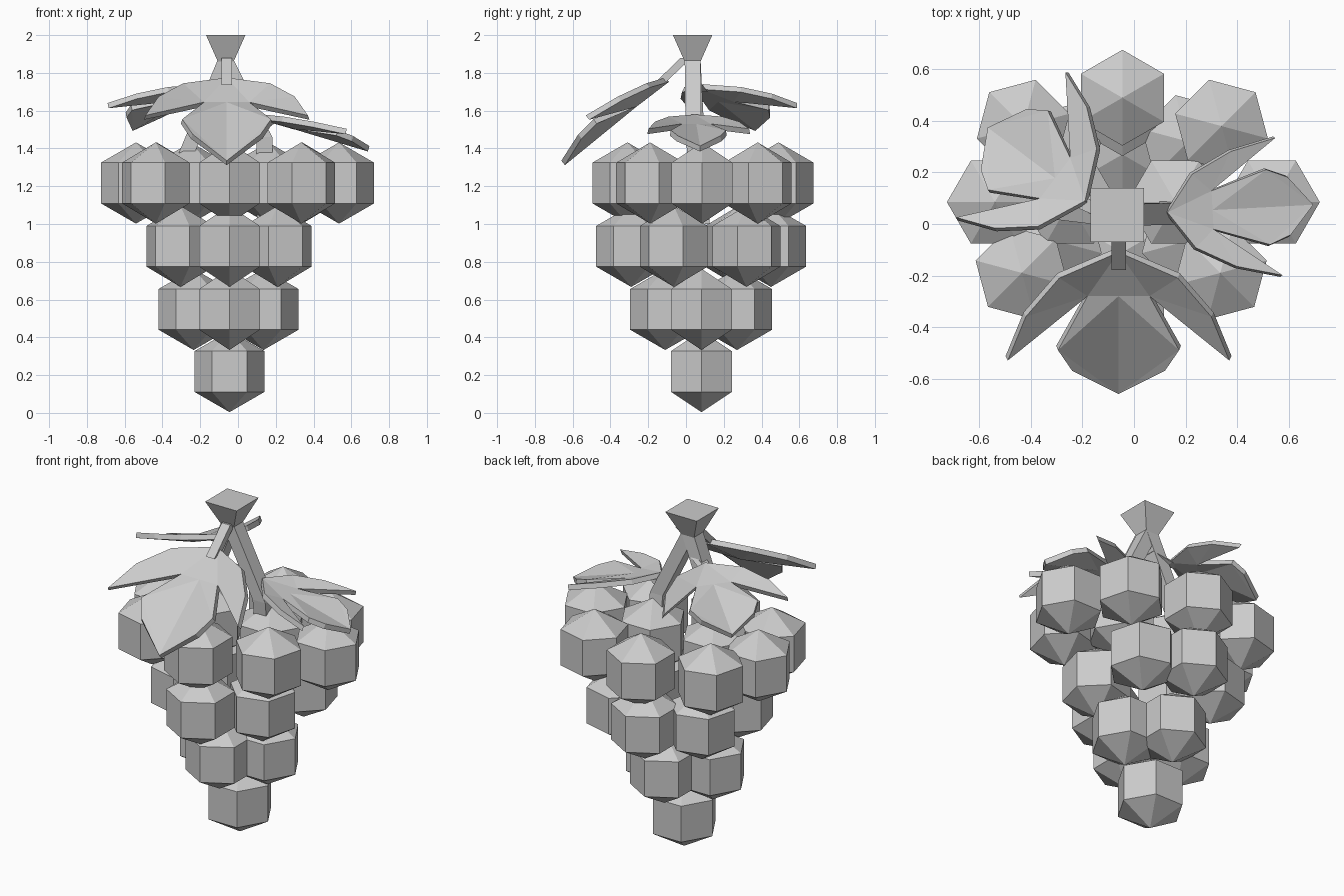
import bpy
import bmesh
from math import atan2, cos, sin, radians
from mathutils import Matrix, Vector

cube = bpy.data.objects.get("Cube")
if cube:
    bpy.data.objects.remove(cube)

grey = bpy.data.materials.new("plain_grey")
grey.use_nodes = True
grey.diffuse_color = (0.6, 0.6, 0.6, 1)
grey.node_tree.nodes["Principled BSDF"].inputs["Base Color"].default_value = (0.6, 0.6, 0.6, 1)

AXIS = Vector((-0.045, 0.082))
GRAPE_RADIUS = 0.215


def finish(name, bm):
    bmesh.ops.recalc_face_normals(bm, faces=bm.faces)
    mesh = bpy.data.meshes.new(name)
    bm.to_mesh(mesh)
    bm.free()
    mesh.materials.append(grey)
    obj = bpy.data.objects.new(name, mesh)
    bpy.context.collection.objects.link(obj)
    return obj


def grape(name, x, y, z, angle):
    """Six-sided ball with one corner turned towards the given angle."""
    bm = bmesh.new()
    bmesh.ops.create_uvsphere(bm, u_segments=6, v_segments=3, radius=GRAPE_RADIUS)
    corner = max(bm.verts, key=lambda v: v.co.xy.length).co
    turn = angle - atan2(corner.y, corner.x)
    bmesh.ops.rotate(bm, verts=bm.verts, matrix=Matrix.Rotation(turn, 3, 'Z'))
    bmesh.ops.translate(bm, verts=bm.verts, vec=(x, y, z))
    finish(name, bm)


def stalk(name, rings):
    """Square stalk lofted through rings of (x, y, z, half width)."""
    bm = bmesh.new()
    loops = []
    for x, y, z, h in rings:
        loops.append([bm.verts.new((x + sx * h, y + sy * h, z))
                      for sx, sy in ((-1, -1), (1, -1), (1, 1), (-1, 1))])
    for a, b in zip(loops, loops[1:]):
        for i in range(4):
            j = (i + 1) % 4
            bm.faces.new((a[i], a[j], b[j], b[i]))
    bm.faces.new(loops[0])
    bm.faces.new(loops[-1])
    finish(name, bm)


# Half a three-lobed leaf: side offset, distance from base, drop
HALF_LEAF = {
    "base": (0, 0, 0), "rib": (0, .17, .13), "tip": (0, .55, .44),
    "notch": (.12, .17, .13), "shoulder": (.23, .1, .03), "side": (.36, .25, .1),
    "side_tip": (.43, .42, .2), "wide": (.235, .38, .22), "taper": (.18, .46, .3),
}
LEAF_FACES = (
    ("base", "notch", "shoulder"), ("base", "rib", "notch"),
    ("notch", "side_tip", "side"), ("notch", "side", "shoulder"),
    ("rib", "wide", "notch"), ("rib", "tip", "wide"), ("tip", "taper", "wide"),
)


def leaf(name, base, heading, width, length, drop):
    bm = bmesh.new()
    a = radians(heading)
    forward = Vector((cos(a), sin(a), 0))
    side = Vector((sin(a), -cos(a), 0))
    for sign in (1, -1):
        verts = {k: bm.verts.new(Vector(base) + side * (u * sign * width)
                                 + forward * (v * length) - Vector((0, 0, d * drop)))
                 for k, (u, v, d) in HALF_LEAF.items()}
        for keys in LEAF_FACES:
            bm.faces.new([verts[k] for k in keys])
    bmesh.ops.remove_doubles(bm, verts=bm.verts, dist=0.001)
    bmesh.ops.recalc_face_normals(bm, faces=bm.faces)
    if sum(f.normal.z for f in bm.faces) < 0:
        bmesh.ops.reverse_faces(bm, faces=bm.faces)
    obj = finish_leaf(name, bm)
    solid = obj.modifiers.new("thickness", 'SOLIDIFY')
    solid.thickness = 0.03
    solid.offset = -1


def finish_leaf(name, bm):
    mesh = bpy.data.meshes.new(name)
    bm.to_mesh(mesh)
    bm.free()
    mesh.materials.append(grey)
    obj = bpy.data.objects.new(name, mesh)
    bpy.context.collection.objects.link(obj)
    return obj


# Grapes, tier by tier, as centres in plan
tiers = {
    "top": (1.217, [(-.54, .085), (.535, .085), (-.045, .49), (-.045, -.31),
                    (-.43, .38), (.34, .38), (-.435, -.19), (.335, -.19)]),
    "upper": (.882, [(-.045, -.29), (-.045, .45), (.21, -.065), (-.305, -.065),
                     (.21, .32), (-.305, .28)]),
    "lower": (.548, [(-.235, .082), (.135, .082), (-.045, -.11), (-.045, .27)]),
    "bottom": (.219, [(-.045, .082)]),
}
for tier, (z, centres) in tiers.items():
    for i, (x, y) in enumerate(centres):
        out = Vector((x, y)) - AXIS
        # Corners point outwards, snapped to eighths of a turn
        angle = round(atan2(out.y, out.x) / radians(45)) * radians(45)
        grape(f"{tier}_grape_{i + 1}", x, y, z, angle)
for i, x in enumerate((-.25, .16)):
    grape(f"inner_grape_{i + 1}", x, .085, 1.217, 0)

# Stem head and the two forked branches
stalk("stem_head", [(-.065, .035, 1.86, .042), (-.065, .035, 2, .104)])
stalk("left_branch", [(-.065, .035, 1.87, .042), (.14, .04, 1.46, .042),
                      (.14, .085, 1.0, .04)])
stalk("right_branch", [(-.065, .035, 1.87, .042), (-.27, .06, 1.38, .042),
                       (-.25, .085, 1.0, .04)])

# Leaves with short twigs
stalk("front_twig", [(-.06, .0, 1.88, .028), (-.06, -.15, 1.735, .028)])
leaf("front_leaf", (-.06, -.11, 1.775), -90, 1, 1, 1)
stalk("right_twig", [(-.1, .05, 1.75, .028), (-.2, .09, 1.7, .025)])
leaf("right_leaf", (-.19, .09, 1.74), 143, .82, .86, .5)
stalk("left_twig", [(.12, .045, 1.5, .028), (.18, .045, 1.54, .025)])
leaf("left_leaf", (.13, .045, 1.58), 3, .62, 1.03, .38)
